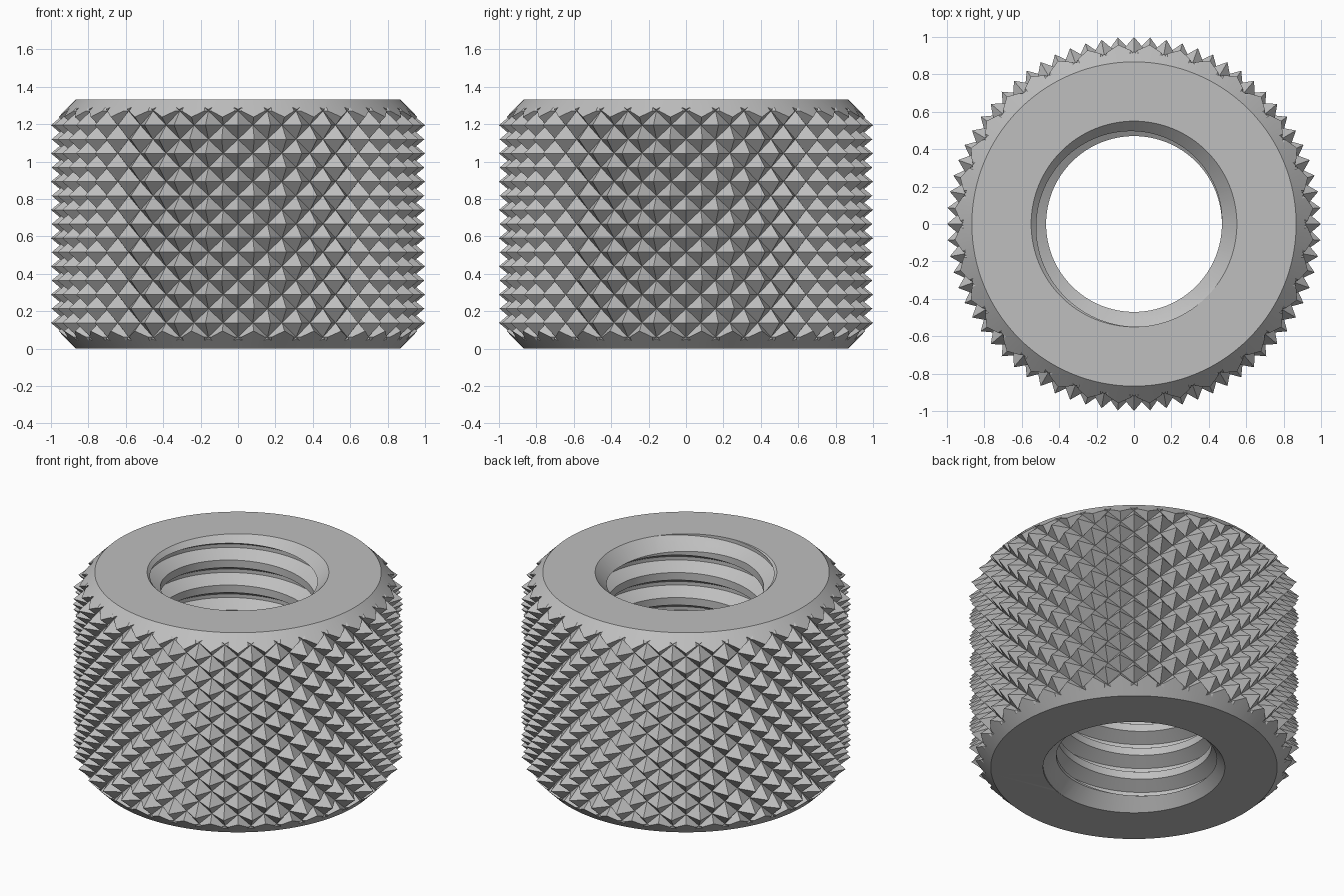
import bpy, bmesh
from math import sin, cos, tau

HEIGHT = 1.333
TIP_R, GROOVE_R = 1.0, 0.91        # knurl
COLUMNS, ROWS = 72, 14             # half-steps around, half-steps up
LOW_TIP = 0.138
STEP_Z = (HEIGHT - 2 * LOW_TIP) / ROWS
MINOR_R, MAJOR_R, PITCH = 0.47, 0.55, 0.167   # thread
SEGMENTS = 128

if "Cube" in bpy.data.objects:
    bpy.data.objects.remove(bpy.data.objects["Cube"], do_unlink=True)

steel = bpy.data.materials.new("grey steel")
steel.use_nodes = True
colour = (0.52, 0.52, 0.52, 1)
steel.diffuse_color = colour
steel.node_tree.nodes["Principled BSDF"].inputs["Base Color"].default_value = colour


def polar(r, turn, z):
    return (r * cos(turn * tau), r * sin(turn * tau), z)


def finish(bm, name):
    bmesh.ops.recalc_face_normals(bm, faces=bm.faces)
    mesh = bpy.data.meshes.new(name)
    bm.to_mesh(mesh)
    bm.free()
    mesh.materials.append(steel)
    obj = bpy.data.objects.new(name, mesh)
    bpy.context.collection.objects.link(obj)
    return obj


def close_ends(bm):
    """Fan the two open ends to points beyond the part."""
    below = bm.verts.new((0, 0, -0.8))
    above = bm.verts.new((0, 0, HEIGHT + 0.8))
    for e in [e for e in bm.edges if e.is_boundary]:
        apex = below if e.verts[0].co.z < HEIGHT / 2 else above
        bm.faces.new((e.verts[0], e.verts[1], apex))


def lathe(name, profile):
    bm = bmesh.new()
    rings = [[bm.verts.new(polar(r, i / SEGMENTS, z)) for i in range(SEGMENTS)]
             for r, z in profile]
    for a, b in zip(rings, rings[1:]):
        for i in range(SEGMENTS):
            n = (i + 1) % SEGMENTS
            bm.faces.new((a[i], a[n], b[n], b[i]))
    bm.faces.new(rings[0])
    bm.faces.new(rings[-1])
    return finish(bm, name)


def diamond_knurl(name):
    """Pyramids on a staggered lattice wrapped round the axis."""
    bm = bmesh.new()
    grid = {}

    def vert(i, j):
        key = (i % COLUMNS, j)
        if key not in grid:
            r = GROOVE_R if (i + j) % 2 else TIP_R
            grid[key] = bm.verts.new(polar(r, key[0] / COLUMNS, LOW_TIP + j * STEP_Z))
        return grid[key]

    for j in range(-3, ROWS + 4):
        for i in range(COLUMNS):
            if (i + j) % 2 == 0:
                base = [vert(i + 1, j), vert(i, j + 1), vert(i - 1, j), vert(i, j - 1)]
                for k in range(4):
                    bm.faces.new((vert(i, j), base[k], base[(k + 1) % 4]))
    close_ends(bm)
    return finish(bm, name)


def thread_cutter(name):
    """Helical bore: one tooth profile swept round, each turn joining the next."""
    bm = bmesh.new()
    tooth = [(MINOR_R, 0), (MINOR_R, 0.3), (MAJOR_R, 0.58), (MAJOR_R, 0.72)]
    turns = int(HEIGHT / PITCH) + 5
    count = turns * len(tooth)
    cols = []
    for i in range(SEGMENTS):
        col = []
        for k in range(count):
            r, t = tooth[k % 4]
            z = (k // 4 + t + i / SEGMENTS - 2.5) * PITCH
            col.append(bm.verts.new(polar(r, i / SEGMENTS, z)))
        cols.append(col)
    for i in range(SEGMENTS):
        last = i == SEGMENTS - 1
        nxt, shift = (cols[0], 4) if last else (cols[i + 1], 0)
        for k in range(count - 1 - shift):
            bm.faces.new((cols[i][k], nxt[k + shift], nxt[k + 1 + shift], cols[i][k + 1]))
    close_ends(bm)
    return finish(bm, name)


def countersink(name, z, inward):
    return lathe(name, [(MAJOR_R + 0.08, z - 0.08 * inward),
                        (MAJOR_R - 0.12, z + 0.12 * inward)])


# Knurled body trimmed by a chamfered blank
nut = diamond_knurl("knurled_nut")
edge, out = 0.867, 1.04
blank = lathe("blank", [(edge, 0), (out, out - edge),
                        (out, HEIGHT - out + edge), (edge, HEIGHT)])

# Threaded bore with a countersink at each end
steps = [(blank, 'INTERSECT'),
         (thread_cutter("thread_cutter"), 'DIFFERENCE'),
         (countersink("lower_countersink", 0, 1), 'DIFFERENCE'),
         (countersink("upper_countersink", HEIGHT, -1), 'DIFFERENCE')]
for tool, operation in steps:
    tool.hide_render = True
    mod = nut.modifiers.new(tool.name, 'BOOLEAN')
    mod.object, mod.operation, mod.solver = tool, operation, 'EXACT'

# Apply the cuts and drop the tools
depsgraph = bpy.context.evaluated_depsgraph_get()
result = bpy.data.meshes.new_from_object(nut.evaluated_get(depsgraph))
nut.modifiers.clear()
nut.data = result
for tool, _ in steps:
    bpy.data.objects.remove(tool, do_unlink=True)

bpy.ops.object.select_all(action='DESELECT')
nut.select_set(True)
bpy.context.view_layer.objects.active = nut
bpy.ops.object.shade_smooth_by_angle(angle=0.4)
